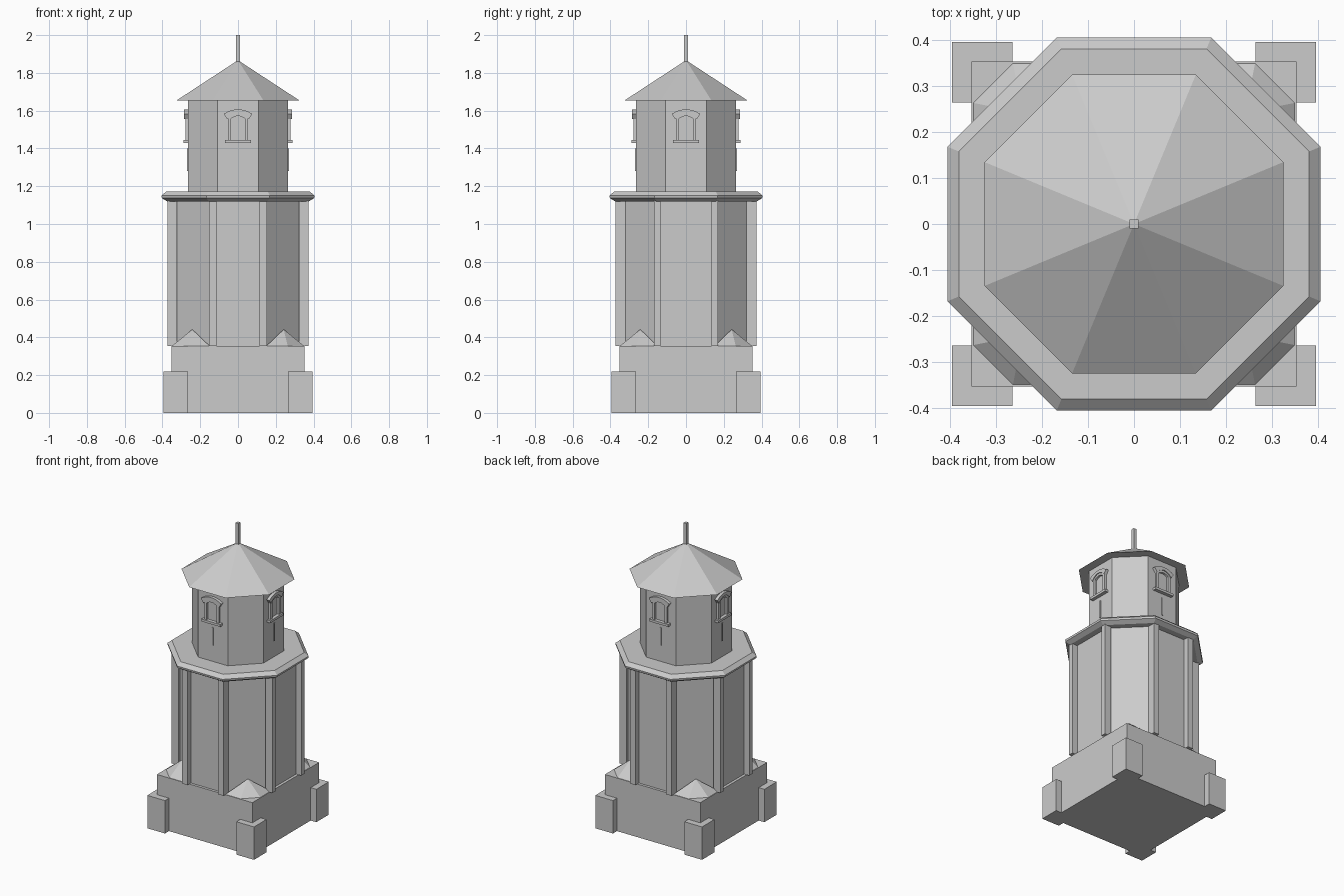
import bpy, bmesh, math
from mathutils import Matrix, Vector

old = bpy.data.objects.get("Cube")
if old:
    bpy.data.objects.remove(old, do_unlink=True)

stone = bpy.data.materials.new("grey stone")
stone.use_nodes = True
COLOUR = (0.6, 0.6, 0.6, 1)
stone.diffuse_color = COLOUR
stone.node_tree.nodes["Principled BSDF"].inputs["Base Color"].default_value = COLOUR


def finish(name, bm):
    bmesh.ops.recalc_face_normals(bm, faces=bm.faces)
    mesh = bpy.data.meshes.new(name)
    bm.to_mesh(mesh)
    bm.free()
    mesh.materials.append(stone)
    obj = bpy.data.objects.new(name, mesh)
    bpy.context.collection.objects.link(obj)
    return obj


def add_box(bm, lo, hi):
    lo, hi = Vector(lo), Vector(hi)
    m = Matrix.Translation((lo + hi) / 2) @ Matrix.Diagonal((*(hi - lo), 1))
    bmesh.ops.create_cube(bm, size=1, matrix=m)


def box(name, lo, hi):
    bm = bmesh.new()
    add_box(bm, lo, hi)
    return finish(name, bm)


def octagon(name, levels):
    """Stack of octagon rings given as (distance to flat side, height)."""
    bm = bmesh.new()
    rings = []
    for apothem, z in levels:
        r = apothem / math.cos(math.pi / 8)
        angles = [math.pi / 8 + i * math.pi / 4 for i in range(8)]
        rings.append([bm.verts.new((r * math.cos(a), r * math.sin(a), z)) for a in angles])
    for a, b in zip(rings, rings[1:]):
        for i in range(8):
            j = (i + 1) % 8
            bm.faces.new((a[i], a[j], b[j], b[i]))
    bm.faces.new(rings[0])
    bm.faces.new(rings[-1])
    bmesh.ops.remove_doubles(bm, verts=bm.verts, dist=0.0001)
    return finish(name, bm)


def add_band(bm, inner, outer, y0, y1):
    """Solid strip between two matching (x, z) lines."""
    rows = [[bm.verts.new((p[0], y, p[1])) for p in line]
            for line, y in ((inner, y0), (outer, y0), (outer, y1), (inner, y1))]
    for i in range(len(inner) - 1):
        for k in range(4):
            a, b = rows[k], rows[(k + 1) % 4]
            bm.faces.new((a[i], a[i + 1], b[i + 1], b[i]))
    for end in (0, -1):
        bm.faces.new([row[end] for row in rows])


def arch(half, spring, rise, n=8):
    """Shallow arch line from left to right."""
    return [(half * t, spring + rise * (1 - t * t))
            for t in (2 * i / n - 1 for i in range(n + 1))]


# Square base with a block at each corner
box("base", (-0.353, -0.353, 0), (0.353, 0.353, 0.355))
for sx, side in ((-1, "right"), (1, "left")):
    for sy, end in ((-1, "front"), (1, "back")):
        tag = f"{end}_{side}"
        box("corner_block_" + tag,
            (min(sx * 0.264, sx * 0.395), min(sy * 0.264, sy * 0.395), 0),
            (max(sx * 0.264, sx * 0.395), max(sy * 0.264, sy * 0.395), 0.22))

        # Faceted spur rising against the diagonal wall
        bm = bmesh.new()
        foot = [(0.15, 0.35), (0.263, 0.35), (0.35, 0.263), (0.35, 0.15), (0.15, 0.15)]
        ring = [bm.verts.new((sx * x, sy * y, 0.354)) for x, y in foot]
        apex = bm.verts.new((sx * 0.242, sy * 0.242, 0.442))
        bm.faces.new(ring)
        for a, b in zip(ring, ring[1:] + ring[:1]):
            bm.faces.new((a, b, apex))
        finish("corner_spur_" + tag, bm)

        # Two thin pilasters beside each diagonal wall
        bm = bmesh.new()
        for cx, cy, dx, dy in ((0.134, 0.346, 0.02, 0.027), (0.348, 0.153, 0.025, 0.017)):
            add_box(bm, (sx * cx - dx, sy * cy - dy, 0.355), (sx * cx + dx, sy * cy + dy, 1.13))
        finish("pilasters_" + tag, bm)

# Tower, gallery ledge, lantern room, roof and finial
octagon("tower", [(0.335, 0.35), (0.335, 1.13)])
octagon("ledge", [(0.375, 1.12), (0.403, 1.137), (0.405, 1.15), (0.38, 1.172)])
octagon("upper_room", [(0.265, 1.165), (0.265, 1.66)])
octagon("roof", [(0.324, 1.655), (0, 1.867)])
box("finial", (-0.01, -0.01, 1.85), (0.01, 0.01, 2.0))

# Framed window and narrow slit on each of the four main walls
for i, side in enumerate(("front", "left", "back", "right")):
    bm = bmesh.new()
    inner = [(-0.036, 1.445)] + arch(0.036, 1.558, 0.014) + [(0.036, 1.445)]
    outer = [(-0.054, 1.445)] + arch(0.054, 1.575, 0.014) + [(0.054, 1.445)]
    add_band(bm, inner, outer, -0.255, -0.279)
    add_band(bm, arch(0.057, 1.555, 0.032), arch(0.075, 1.583, 0.024), -0.255, -0.285)
    add_box(bm, (-0.07, -0.288, 1.43), (0.07, -0.255, 1.446))
    add_box(bm, (-0.005, -0.271, 1.28), (0.005, -0.255, 1.4))
    bmesh.ops.rotate(bm, verts=bm.verts, cent=(0, 0, 0),
                     matrix=Matrix.Rotation(i * math.pi / 2, 3, 'Z'))
    finish("window_" + side, bm)
